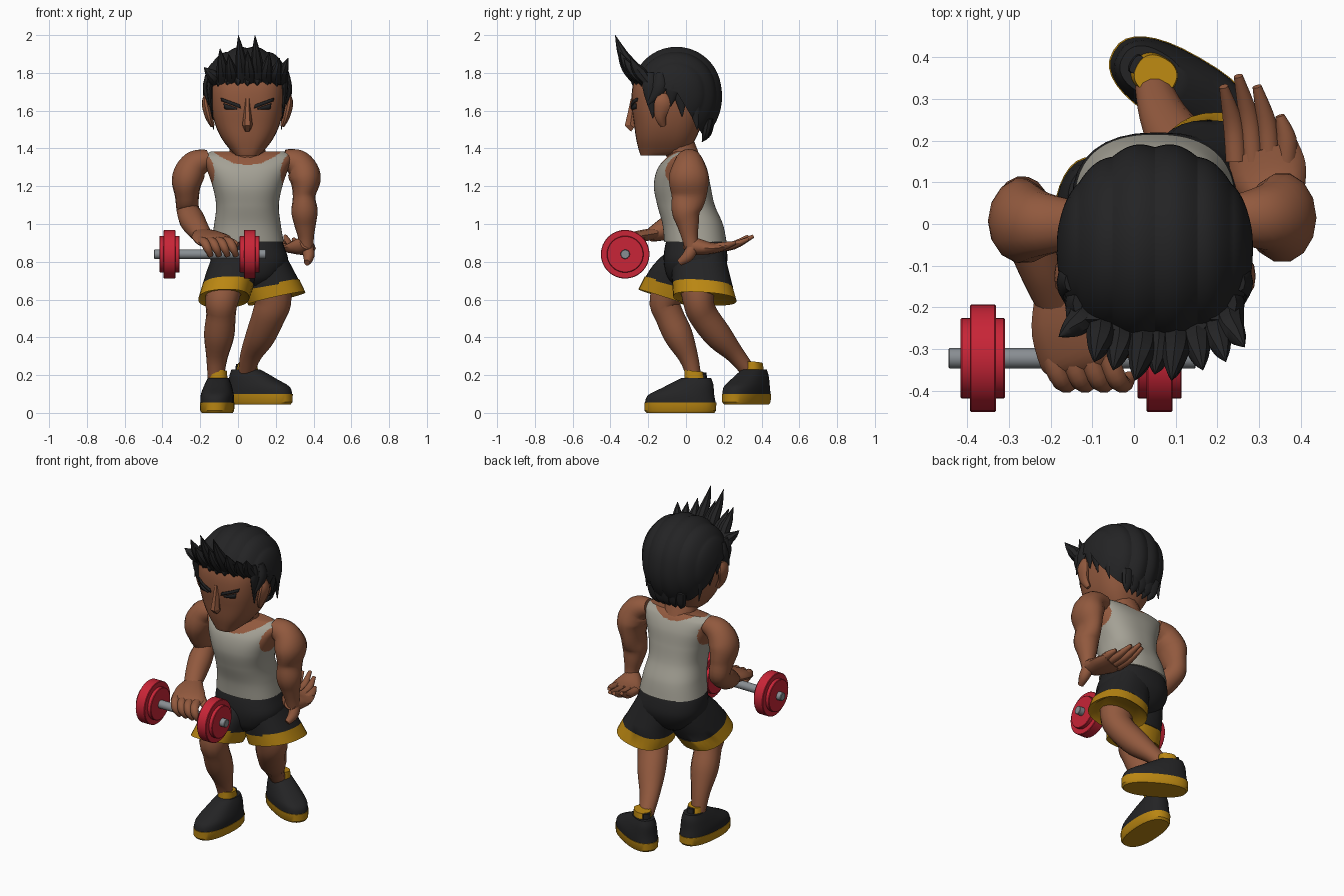
import bpy, bmesh, math
from mathutils import Vector, Matrix

def material(name, r, g, b):
    m = bpy.data.materials.new(name)
    m.diffuse_color = (r, g, b, 1)
    return m

SKIN = material("skin brown", 0.285, 0.10, 0.048)
BLACK = material("soft black", 0.017, 0.017, 0.018)
SHIRT = material("warm grey", 0.37, 0.355, 0.30)
GOLD = material("gold", 0.49, 0.24, 0.006)
RED = material("red", 0.58, 0.018, 0.038)
STEEL = material("steel grey", 0.25, 0.27, 0.29)
CX = 0.05  # middle of head and torso

def smooth(pts, k=4):
    """Catmull-Rom through tuples of any length."""
    out = []
    for i in range(len(pts) - 1):
        a, b, c, d = pts[max(i - 1, 0)], pts[i], pts[i + 1], pts[min(i + 2, len(pts) - 1)]
        for j in range(k):
            t = j / k
            out.append(tuple(q + 0.5 * t * (r - p + t * (2 * p - 5 * q + 4 * r - s + t * (3 * (q - r) + s - p)))
                             for p, q, r, s in zip(a, b, c, d)))
    return out + [tuple(pts[-1])]

def skin_rings(name, rings, mats, rule=None, angle=35, closed=True):
    bm = bmesh.new()
    vs = [[bm.verts.new(p) for p in r] for r in rings]
    n = len(vs[0])
    for i in range(len(vs) - 1):
        for j in range(n if closed else n - 1):
            k = (j + 1) % n
            bm.faces.new((vs[i][j], vs[i][k], vs[i + 1][k], vs[i + 1][j]))
    if closed:
        bm.faces.new(vs[0][::-1])
        bm.faces.new(vs[-1])
    bmesh.ops.remove_doubles(bm, verts=bm.verts, dist=0.0005)
    bmesh.ops.recalc_face_normals(bm, faces=bm.faces)
    for f in bm.faces:
        f.smooth = True
        if rule:
            f.material_index = rule(f.calc_center_median())
    me = bpy.data.meshes.new(name)
    bm.to_mesh(me)
    bm.free()
    me.set_sharp_from_angle(angle=math.radians(angle))
    for m in mats:
        me.materials.append(m)
    ob = bpy.data.objects.new(name, me)
    bpy.context.collection.objects.link(ob)
    return ob

def oval(n, rx, ry, p):
    for i in range(n):
        c, s = math.cos(2 * math.pi * i / n), math.sin(2 * math.pi * i / n)
        yield (rx * math.copysign(abs(c) ** (2 / p), c), ry * math.copysign(abs(s) ** (2 / p), s))

def loft(name, rows, mats, rule=None, n=32, p=2.4, k=4, angle=35):
    """Level rings (x, y, z, rx, ry, slope along x, slope along y)."""
    rows = smooth(rows, k) if k > 1 else rows
    return skin_rings(name, [[(x + a, y + b, z + sx * a + sy * b) for a, b in oval(n, rx, ry, p)]
                             for x, y, z, rx, ry, sx, sy in rows], mats, rule, angle)

def tube(name, rows, mat, n=14, k=4, angle=40):
    """Rings (x, y, z, rx, ry) square to the path."""
    rows = smooth(rows, k) if k > 1 else rows
    pts = [Vector(r[:3]) for r in rows]
    ref = Vector((1, 0, 0)) if abs((pts[-1] - pts[0]).normalized().x) < 0.8 else Vector((0, 1, 0))
    rings = []
    for i, r in enumerate(rows):
        t = (pts[min(i + 1, len(pts) - 1)] - pts[max(i - 1, 0)]).normalized()
        u = (ref - t * ref.dot(t)).normalized()
        v = t.cross(u)
        rings.append([pts[i] + u * a + v * b for a, b in oval(n, r[3], r[4], 2)])
    return skin_rings(name, rings, [mat], angle=angle)

# Torso with tank top: skin above the neckline and in the armholes
def shirt_rule(c):
    dx = abs(c.x - CX)
    neck = c.z > (1.312 if c.y < 0 else 1.345) + 2.2 * dx * dx
    arm = ((dx - .235) / .06) ** 2 + ((c.z - 1.27) / .1) ** 2 < 1 and abs(c.y) < 0.12
    return 1 if neck or arm else 0
loft("torso", [(CX, .05, .905, .192, .165, 0, 0), (CX, .035, 1.0, .176, .16, 0, 0), (CX, .0, 1.1, .166, .152, 0, 0),
               (CX, -.02, 1.2, .185, .15, 0, 0), (CX, -.02, 1.29, .215, .132, 0, 0), (CX, -.01, 1.355, .235, .09, 0, 0),
               (CX, -.005, 1.385, .19, .05, 0, 0)], [SHIRT, SKIN], shirt_rule, n=160, k=14)
tube("neck", [(CX, .0, 1.32, .1, .085), (CX, -.05, 1.45, .09, .085)], SKIN, k=1)

# Head
head = loft("head", [(CX, -.17, 1.362, .06, .07, 0, 0), (CX, -.123, 1.385, .085, .125, 0, 0),
                     (CX, -.107, 1.45, .135, .157, 0, 0), (CX, -.095, 1.53, .172, .18, 0, 0),
                     (CX, -.08, 1.63, .195, .208, 0, 0), (CX, -.07, 1.74, .2, .21, 0, 0),
                     (CX, -.06, 1.83, .17, .17, 0, 0), (CX, -.06, 1.88, .1, .1, 0, 0)], [SKIN], p=2.7)
tube("nose", [(CX, -.27, 1.66, .016, .026), (CX, -.285, 1.59, .019, .026), (CX, -.295, 1.525, .027, .034),
              (CX, -.275, 1.51, .022, .03)], SKIN, n=6, k=1, angle=20)

def face_plate(name, corners):
    """Thin plate wrapped onto the face, corners as (dx, z)."""
    a, b, c, d = [Vector((CX + x, -.35, z)) for x, z in corners]
    rows = [[a.lerp(b, i / 6).lerp(d.lerp(c, i / 6), j / 2) for i in range(7)] for j in range(3)]
    ob = skin_rings(name, rows, [BLACK], closed=False)
    w = ob.modifiers.new("wrap", 'SHRINKWRAP')
    w.target, w.wrap_method, w.offset = head, 'PROJECT', 0.004
    w.use_project_y, w.use_negative_direction, w.use_positive_direction = True, False, True
    t = ob.modifiers.new("thick", 'SOLIDIFY')
    t.thickness, t.offset = 0.008, 0

for s, side in ((-1, "right"), (1, "left")):
    face_plate(side + "_brow", [(s * .035, 1.612), (s * .135, 1.65), (s * .14, 1.668), (s * .04, 1.632)])
    face_plate(side + "_eye", [(s * .055, 1.606), (s * .12, 1.608), (s * .125, 1.638), (s * .055, 1.614)])
    tube(side + "_ear", [(CX + s * .185, -.12, 1.52, .012, .015), (CX + s * .205, -.135, 1.57, .02, .032),
                         (CX + s * .222, -.125, 1.64, .02, .045), (CX + s * .218, -.12, 1.69, .008, .02)], SKIN, n=10)

# Hair cap: strands run from the forehead over to the nape, narrowing backwards
rings = []
STEPS, ACROSS = 30, 84
for i in range(-1, STEPS + 2):
    f = min(max(i, 0), STEPS) / STEPS
    th = math.radians(14 + 225 * f)
    r = 0.237 + 0.045 * max(0, (f - 0.7) / 0.3) ** 1.5
    if i < 0 or i > STEPS:
        r *= 0.72
    ring = []
    for j in range(ACROSS + 1):
        a = (j / ACROSS - 0.5) * math.pi
        q = r * max(math.cos(a), 0) ** (.72 + .35 * f) * (0.975 + 0.045 * abs(math.sin(a * 7)))
        ring.append((CX + .235 * math.sin(a), -.05 - q * math.cos(th), 1.70 + q * math.sin(th)))
    rings.append(ring)
skin_rings("hair_cap", rings, [BLACK], angle=22, closed=False)

# Swept-up front spikes: (dx, tip dx, tip y, tip z)
for i, (d, td, ty, tz) in enumerate([(-.18, -.23, -.27, 1.83), (-.13, -.145, -.33, 1.93), (-.085, -.1, -.35, 1.90),
                                     (-.03, -.048, -.375, 2.0), (.01, .0, -.36, 1.92), (.05, .04, -.375, 2.0),
                                     (.1, .115, -.35, 1.91), (.15, .17, -.33, 1.88), (.18, .215, -.295, 1.88)]):
    y0 = -.255 + 1.6 * d * d
    tube(f"front_spike_{i}", [(CX + d, y0, 1.75, .034, .024), (CX + d, y0 * .6 + ty * .4, 1.75 + (tz - 1.75) * .36, .034, .034),
                              (CX + (d + td) / 2, ty * .72 + y0 * .28, 1.75 + (tz - 1.75) * .65, .022, .024),
                              (CX + td, ty, tz, .001, .001)], BLACK, n=8)
# Fringe points over the forehead
for i in range(7):
    d = -.15 + .05 * i
    y = -.268 + 1.9 * d * d
    tube(f"fringe_{i}", [(CX + d, y + .01, 1.80, .03, .02), (CX + d, y - .014, 1.765, .025, .014),
                         (CX + d * 1.05, y - .01, 1.728, .002, .002)], BLACK, n=6)
# Side locks before and behind the ears, and nape points
for s, side in ((-1, "right"), (1, "left")):
    for i, (y, ty, tz, w) in enumerate([(-.19, -.175, 1.56, .04), (-.14, -.205, 1.63, .035), (-.07, -.085, 1.62, .04),
                                        (-.03, -.02, 1.57, .045), (.03, .06, 1.5, .05)]):
        x = (.185, .205, .205, .2, .18)[i]
        tube(f"{side}_lock_{i}", [(CX + s * x, y, 1.80, .012, w * .6), (CX + s * (x + .015), y, 1.72, .016, w),
                                  (CX + s * x, ty, tz, .002, .003)], BLACK, n=8)
for i in range(5):
    d = -.1 + .05 * i
    tube(f"nape_lock_{i}", [(CX + d, .13 - d * d, 1.56, .035, .025), (CX + d * .9, .115 - d * d, 1.48, .03, .02),
                            (CX + d * .75, .085, 1.435, .002, .002)], BLACK, n=8)

# Arms, shoulder to wrist
tube("right_arm", [(-.15, .0, 1.345, .05, .06), (-.225, .0, 1.315, .075, .08), (-.268, .005, 1.24, .082, .1),
                   (-.27, .03, 1.15, .064, .085), (-.265, .05, 1.075, .06, .06), (-.245, -.02, 1.025, .068, .066),
                   (-.215, -.11, .975, .06, .06), (-.185, -.19, .94, .05, .036)], SKIN, k=5)
tube("left_arm", [(.24, .01, 1.345, .05, .06), (.315, .015, 1.32, .075, .08), (.355, .015, 1.245, .084, .108),
                  (.35, .015, 1.15, .06, .095), (.352, .0, 1.07, .07, .078), (.355, .01, 1.0, .058, .06),
                  (.36, .02, .93, .042, .044), (.36, .03, .88, .04, .04)], SKIN, k=5)

# Right hand draped over the bar
tube("right_palm", [(-.19, -.16, .95, .05, .03), (-.165, -.24, .935, .085, .033), (-.13, -.31, .915, .1, .031),
                    (-.115, -.345, .90, .085, .02)], SKIN)
for i in range(4):
    x = -.205 + .045 * i
    tube(f"right_finger_{i}", [(x, -.30, .915, .025, .022), (x + .025, -.365, .905, .025, .022),
                               (x + .045, -.385, .87, .022, .02), (x + .06, -.365, .832, .015, .014)], SKIN, n=10)
tube("right_thumb", [(-.1, -.24, .92, .03, .025), (-.04, -.285, .905, .024, .022), (.0, -.315, .89, .012, .012)], SKIN, n=10)

# Left hand bent back, fingers trailing
tube("left_palm", [(.362, .0, .90, .035, .035), (.345, .05, .882, .065, .045), (.325, .12, .872, .09, .033),
                   (.308, .18, .875, .085, .024)], SKIN)
for i, (x, tx, ty, tz) in enumerate([(.245, .215, .33, .935), (.285, .25, .355, .935), (.325, .295, .33, .92), (.365, .35, .26, .90)]):
    tube(f"left_finger_{i}", [(x, .15, .875, .025, .024), ((x + tx) / 2 + .008, .5 * ty + .075, .885, .024, .021),
                              (tx, ty, tz, .011, .01)], SKIN, n=10)
tube("left_thumb", [(.365, .04, .885, .035, .035), (.375, .01, .83, .03, .032), (.365, -.035, .795, .016, .018)], SKIN, n=10)

# Shorts: pelvis and two legs with gold hems
loft("shorts_pelvis", [(CX, .05, .935, .175, .145, 0, 0), (CX, .05, .88, .195, .162, 0, 0), (CX + .01, .05, .8, .205, .168, 0, 0),
                       (CX + .01, .04, .72, .16, .14, 0, 0), (CX + .01, .03, .675, .1, .09, 0, 0)], [BLACK])

def shorts_leg(name, rows):
    x, y, z, rx, ry, sx, sy = rows[-1]
    rows = smooth(rows, 4) + [(x, y, z + .02, rx - .03, ry - .03, sx, sy)]
    hem = lambda c: int(c.z < z + .068 + sx * (c.x - x) + sy * (c.y - y))
    # a ring exactly at the top of the hem keeps the band edge crisp
    a, b = rows[-3], rows[-2]
    rows[-3] = tuple(q + (p - q) * .068 / (a[2] - b[2]) for p, q in zip(a, b))[:5] + (sx, sy)
    loft(name, rows, [BLACK, GOLD], hem, k=1)
shorts_leg("right_shorts_leg", [(.0, .045, .87, .12, .13, 0, 0), (-.03, -.02, .75, .135, .155, 0, -.2),
                                (-.075, -.1, .605, .135, .152, .03, -.32)])
shorts_leg("left_shorts_leg", [(.11, .06, .87, .125, .14, 0, 0), (.15, .075, .75, .14, .152, .1, 0),
                               (.205, .1, .605, .152, .168, .22, -.07)])

# Legs, thigh to ankle
tube("right_leg", [(-.05, -.04, .74, .1, .1), (-.085, -.11, .6, .088, .085), (-.09, -.09, .52, .078, .078),
                   (-.1, -.04, .41, .08, .078), (-.112, .015, .29, .056, .052), (-.118, .045, .18, .042, .038)], SKIN)
tube("left_leg", [(.16, .06, .74, .11, .11), (.185, .065, .6, .098, .085), (.165, .09, .52, .09, .08),
                  (.12, .17, .41, .08, .075), (.07, .26, .31, .058, .05), (.043, .34, .21, .042, .04)], SKIN)

# Shoes: gold sole, black upper, gold sock (built along +y, then turned)
def shoe(side, x, y, z, turn):
    m = Matrix.Translation((x, y, z)) @ Matrix.Rotation(turn, 4, 'Z')
    parts = [
        loft(side + "_sole", [(0, 0, 0, .08, .18, 0, 0), (0, 0, .012, .088, .19, 0, 0), (0, 0, .055, .09, .191, 0, 0)], [GOLD], k=1),
        loft(side + "_shoe_upper", [(0, 0, .052, .088, .188, 0, 0), (0, -.005, .095, .086, .175, 0, 0),
                                    (0, -.045, .145, .072, .13, 0, -.05), (0, -.085, .185, .055, .078, 0, 0)], [BLACK]),
        loft(side + "_sock", [(0, -.08, .16, .05, .06, 0, .1), (0, -.073, .222, .046, .05, 0, .1)], [GOLD], k=1),
        loft(side + "_heel_tab", [(0, -.13, .15, .026, .016, 0, 0), (0, -.126, .215, .024, .012, 0, 0)], [BLACK], n=12, k=1)]
    for ob in parts:
        ob.matrix_world = m
shoe("right", -.11, -.03, 0, math.radians(176))
shoe("left", .115, .32, .045, math.radians(-120))

# Dumbbell along x
def disc(name, x0, x1, r, mat, n=32):
    rows = [(x0, r - .003), (x0 + .003, r), (x1 - .003, r), (x1, r - .003)]
    skin_rings(name, [[(x, -.322 + a, .84 + b) for a, b in oval(n, q, q, 2)] for x, q in rows], [mat])
disc("dumbbell_bar", -.445, .148, .025, STEEL, 16)
for name, x in (("outer", -.3625), ("inner", .0615)):
    disc(name + "_large_plate", x - .031, x + .031, .129, RED)
    disc(name + "_small_plate", x - .053, x + .053, .097, RED)
